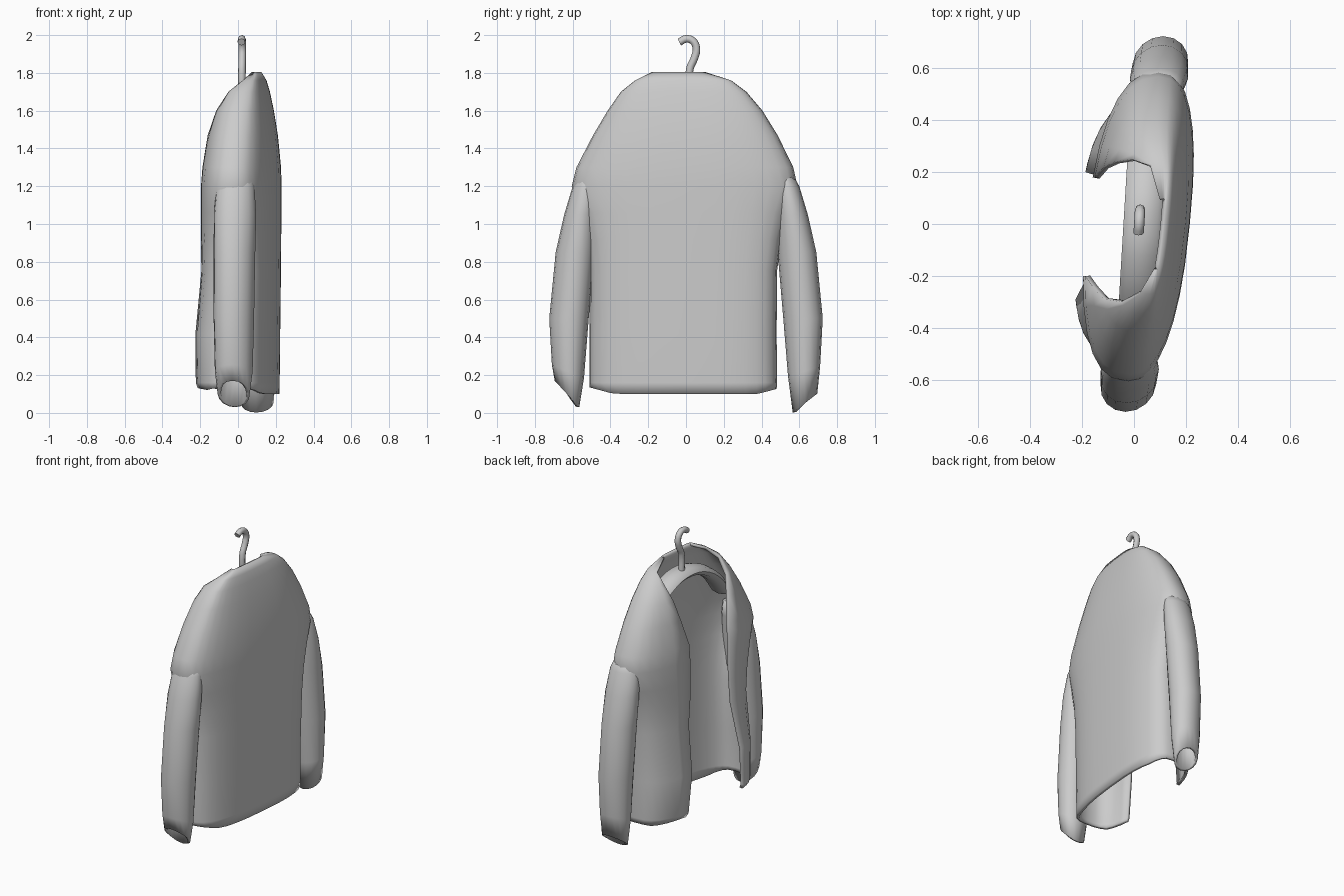
import bpy, math

if "Cube" in bpy.data.objects:
    bpy.data.objects.remove(bpy.data.objects["Cube"])


def smooth(ob):
    bpy.ops.object.select_all(action='DESELECT')
    ob.select_set(True)
    bpy.context.view_layer.objects.active = ob
    bpy.ops.object.shade_smooth_by_angle(angle=math.radians(50))


def loft(name, rings, closed, thickness):
    """Skin a stack of equal-length rings (bottom to top), then thicken inward."""
    n = len(rings[0])
    verts = [p for r in rings for p in r]
    faces = []
    for j in range(len(rings) - 1):
        for i in range(n if closed else n - 1):
            a, b = j * n + i, j * n + (i + 1) % n
            faces.append((a, a + n, b + n, b))
    me = bpy.data.meshes.new(name)
    me.from_pydata(verts, [], faces)
    me.update()
    ob = bpy.data.objects.new(name, me)
    bpy.context.collection.objects.link(ob)
    sol = ob.modifiers.new("cloth_thickness", 'SOLIDIFY')
    sol.thickness = thickness
    sol.offset = -1
    smooth(ob)
    return ob


def spow(v, p):
    return math.copysign(abs(v) ** p, v)


SKEW = 0.1   # the jacket hangs slightly twisted


# Jacket body: open C-shaped sections that widen into the shoulders
# z, half width -y, half width +y, back x, front x, opening -y, opening +y, boxiness
levels = [
    (0.10, .510, .480, .205, -.205, .31, .24, .72),
    (0.16, .512, .482, .207, -.215, .31, .23, .72),
    (0.42, .512, .480, .210, -.215, .29, .20, .72),
    (0.75, .508, .482, .213, -.180, .23, .19, .72),
    (0.92, .525, .505, .214, -.182, .21, .18, .74),
    (1.06, .560, .540, .215, -.182, .20, .18, .77),
    (1.20, .605, .590, .215, -.182, .20, .18, .82),
    (1.30, .580, .568, .213, -.175, .20, .18, .82),
    (1.47, .492, .485, .198, -.150, .24, .22, .80),
    (1.60, .415, .405, .178, -.115, .29, .24, .76),
    (1.70, .345, .320, .158, -.065, .30, .25, .72),
    (1.76, .270, .240, .142, -.005, .262, .225, .72),
    (1.805, .180, .100, .120, .050, .178, .098, .8),
]


def body_ring(z, wl, wr, xb, xf, ol, orr, p):
    end_r = math.pi - math.asin((orr / wr) ** (1 / p))
    end_l = math.pi - math.asin((ol / wl) ** (1 / p))
    h = math.pi / 2
    angles = [end_r + (h - end_r) * i / 6 for i in range(6)]
    angles += [h - math.pi * i / 16 for i in range(17)]
    angles += [-h - (end_l - h) * i / 6 for i in range(1, 7)]
    xs = (xb + xf) / 2 + .02
    ring = []
    for t in angles:
        s, c = spow(math.sin(t), p), spow(math.cos(t), p)
        y = (wr if s > 0 else wl) * s
        x = xs + ((xb - xs) if c > 0 else (xs - xf)) * c
        # hem rises a little at the sides and front
        lift = 0
        if z < .12:
            lift = .035 * max(0, (abs(y) - .38) / .13, -c)
        ring.append((x + SKEW * y, y, z + lift))
    return ring


loft("jacket_body", [body_ring(*lv) for lv in levels], False, 0.02)


# Sleeves, emerging from the shoulders: z, inner y, outer y, half depth in x
sleeve = [
    (0.10, .565, .695, .085),
    (0.22, .540, .710, .100),
    (0.50, .515, .724, .107),
    (0.85, .485, .690, .110),
    (1.05, .475, .645, .112),
    (1.20, .465, .600, .100),
    (1.30, .455, .545, .070),
]
for side, label, tilt in ((1, "left_sleeve", .05), (-1, "right_sleeve", .07)):
    rings = []
    for k, (z, yi, yo, rx) in enumerate(sleeve):
        yc, ry = (yi + yo) / 2, (yo - yi) / 2
        drop = tilt * (1, .5, 0)[min(k, 2)]
        base = -.048 if side > 0 and k == 0 else 0
        ring = []
        for i in range(16):
            t = -2 * math.pi * i / 16
            y = side * yc + ry * math.sin(t)
            out = side * math.sin(t)
            ring.append((.04 + rx * math.cos(t) + SKEW * y, y, z + base + drop * out))
        rings.append(ring)
    loft(label, rings, True, 0.018)


def tube(name, pts, radius, x, flat=1):
    """Round rod along (y, z) points, stretched in x by flat."""
    cu = bpy.data.curves.new(name, 'CURVE')
    cu.dimensions = '3D'
    cu.bevel_depth = radius
    cu.bevel_resolution = 2
    cu.resolution_u = 4
    cu.use_fill_caps = True
    sp = cu.splines.new('BEZIER')
    sp.bezier_points.add(len(pts) - 1)
    for bp, (y, z) in zip(sp.bezier_points, pts):
        bp.co = (0, y, z)
        bp.handle_left_type = bp.handle_right_type = 'AUTO'
    ob = bpy.data.objects.new(name, cu)
    bpy.context.collection.objects.link(ob)
    bpy.ops.object.select_all(action='DESELECT')
    ob.select_set(True)
    bpy.context.view_layer.objects.active = ob
    bpy.ops.object.convert(target='MESH')
    ob = bpy.context.object
    for v in ob.data.vertices:
        v.co.x = x + v.co.x * flat + SKEW * .6 * v.co.y
    smooth(ob)


# Hanger: broad shoulder bar and hook
tube("hanger_bar", [(-.40, 1.42), (-.3, 1.55), (-.15, 1.65), (0, 1.68),
                    (.15, 1.65), (.3, 1.55), (.40, 1.42)], .036, .035, 2.1)
tube("hanger_hook", [(.02, 1.68), (.02, 1.82), (.045, 1.88), (.055, 1.93),
                     (.035, 1.97), (0, 1.98), (-.035, 1.963)], .02, .02)
